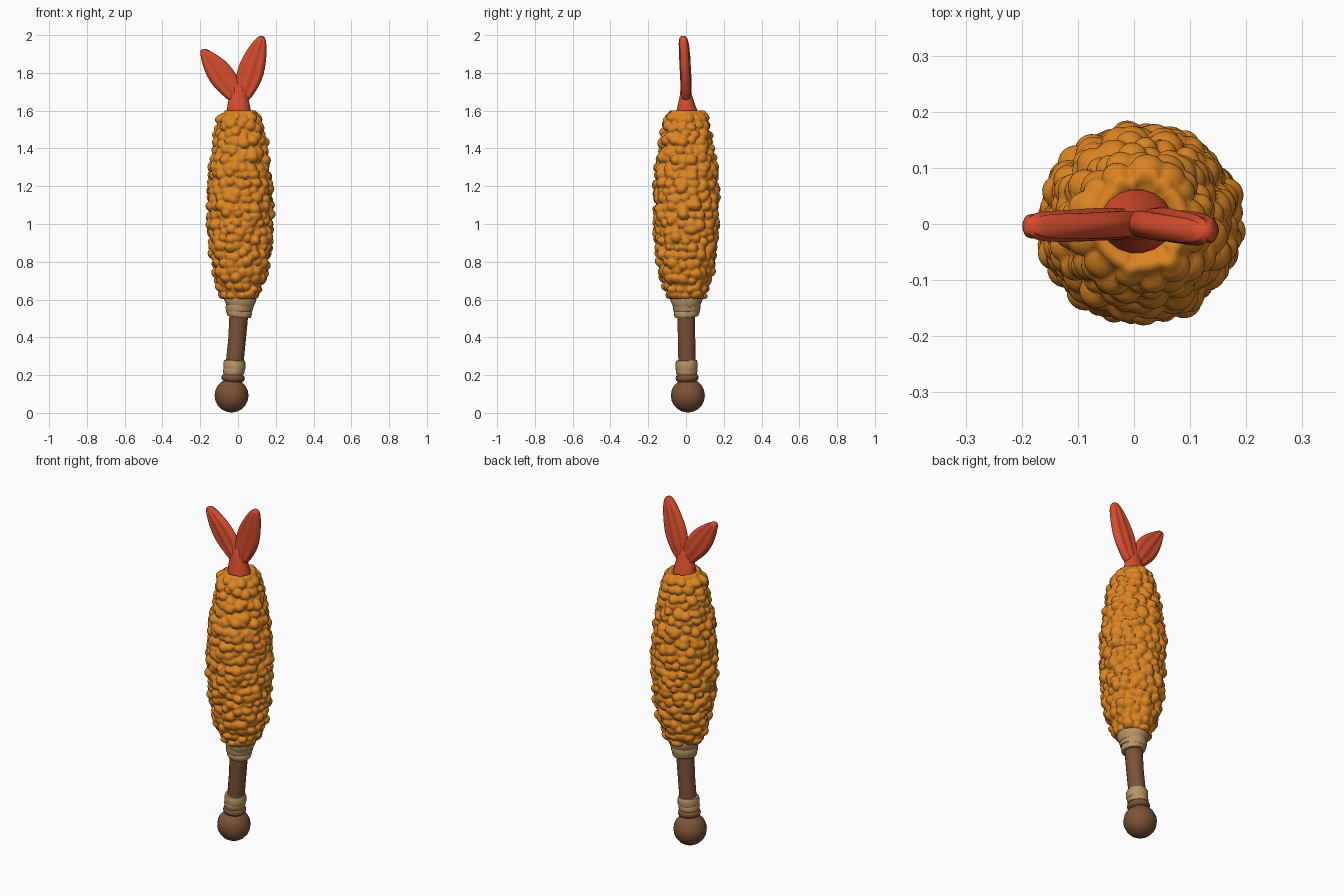
import bpy, bmesh, math, random
from mathutils import Vector, kdtree

if "Cube" in bpy.data.objects:
    bpy.data.objects.remove(bpy.data.objects["Cube"])

random.seed(4)


def material(name, rgb):
    m = bpy.data.materials.new(name)
    m.diffuse_color = (*rgb, 1)
    m.use_nodes = True
    m.node_tree.nodes["Principled BSDF"].inputs["Base Color"].default_value = m.diffuse_color
    return m


ORANGE = material("fried orange", (0.72, 0.235, 0.017))
RED = material("tail red", (0.70, 0.075, 0.027))
BROWN = material("wood brown", (0.20, 0.085, 0.036))
TAN = material("wrap tan", (0.48, 0.30, 0.13))


def loft(name, rings, mat, angle=50):
    """Skin a list of equal-length closed rings and cap both ends."""
    bm = bmesh.new()
    vs = [[bm.verts.new(p) for p in ring] for ring in rings]
    n = len(vs[0])
    for a, b in zip(vs, vs[1:]):
        for i in range(n):
            j = (i + 1) % n
            bm.faces.new((a[i], a[j], b[j], b[i]))
    bm.faces.new(vs[0][::-1])
    bm.faces.new(vs[-1])
    bmesh.ops.recalc_face_normals(bm, faces=bm.faces)
    me = bpy.data.meshes.new(name)
    bm.to_mesh(me)
    bm.free()
    me.materials.append(mat)
    me.polygons.foreach_set("use_smooth", [True] * len(me.polygons))
    me.set_sharp_from_angle(angle=math.radians(angle))
    ob = bpy.data.objects.new(name, me)
    bpy.context.collection.objects.link(ob)
    return ob


def lathe(name, stations, n, mat, tilt=0.0, angle=50):
    """Stations are (x, y, z, radius_x, radius_y); tilt slopes each ring."""
    rings = []
    for x, y, z, rx, ry in stations:
        rings.append([(x + rx * math.cos(a), y + ry * math.sin(a), z + tilt * rx * math.cos(a + 0.6))
                      for a in (2 * math.pi * i / n for i in range(n))])
    return loft(name, rings, mat, angle)


def interp(table, t):
    for a, b in zip(table, table[1:]):
        if t <= b[0]:
            f = (t - a[0]) / (b[0] - a[0])
            return [p + (q - p) * f for p, q in zip(a, b)]
    return list(table[-1])


# Wooden handle with ball pommel and collar
lathe("handle", [(-0.032, 0.005, 0.14, 0.048, 0.048), (-0.016, 0.005, 0.28, 0.047, 0.047),
                 (-0.004, 0.003, 0.4, 0.047, 0.047), (0.01, 0, 0.6, 0.052, 0.05)], 14, BROWN)
R = 0.09
lathe("pommel", [(-0.034, 0.01, 0.092 - R * math.cos(t), R * math.sin(t), R * math.sin(t))
                 for t in (math.pi * (i + 0.12) / 10.24 for i in range(11))], 16, BROWN)
lathe("collar", [(-0.027, 0.006, 0.165, 0.045, 0.045), (-0.027, 0.006, 0.172, 0.058, 0.058),
                 (-0.026, 0.006, 0.185, 0.062, 0.062), (-0.025, 0.006, 0.198, 0.058, 0.058),
                 (-0.025, 0.006, 0.205, 0.045, 0.045)], 18, BROWN, -0.08)


# Cloth wraps: overlapping tilted bands
def band(name, x, z0, z1, r0, r1, tilt):
    h = z1 - z0
    prof = [(0, r0 - 0.012), (0.04, r0 - 0.002), (0.25, r0 + 0.002), (0.75, r1 + 0.002),
            (0.96, r1 - 0.002), (1, r1 - 0.012)]
    lathe(name, [(x, 0.003, z0 + f * h, r, r) for f, r in prof], 20, TAN, tilt)


band("lower_wrap_bottom", -0.022, 0.197, 0.24, 0.053, 0.056, 0.06)
band("lower_wrap_top", -0.019, 0.225, 0.28, 0.057, 0.056, -0.05)
band("upper_wrap_bottom", 0.006, 0.508, 0.545, 0.063, 0.066, -0.12)
band("upper_wrap_middle", 0.008, 0.53, 0.58, 0.069, 0.072, 0.08)
band("upper_wrap_top", 0.011, 0.56, 0.615, 0.073, 0.085, -0.06)

# Batter body: spindle covered with rounded crumbs
PROFILE = [(0.605, 0.078, 0.012), (0.65, 0.1, 0.014), (0.72, 0.122, 0.014), (0.82, 0.141, 0.014),
           (0.95, 0.154, 0.013), (1.1, 0.158, 0.011), (1.22, 0.154, 0.01), (1.35, 0.14, 0.009),
           (1.48, 0.116, 0.01), (1.56, 0.1, 0.011), (1.59, 0.088, 0.012)]
seeds = []
z = 0.615
while z < 1.59:
    _, r, cx = interp(PROFILE, z)
    count = round(2 * math.pi * r / 0.048)
    start = random.random()
    for i in range(count):
        a = 2 * math.pi * (i + start + random.uniform(-0.3, 0.3)) / count
        zz = z + random.uniform(-0.014, 0.014)
        size = random.uniform(0.021, 0.035)
        seeds.append((Vector((cx + r * math.cos(a), r * math.sin(a), zz)), size,
                      size * random.uniform(0.55, 1.05)))
    z += 0.043
tree = kdtree.KDTree(len(seeds))
for i, s in enumerate(seeds):
    tree.insert(s[0], i)
tree.balance()

rings, ROWS, SEGS = [], 170, 130
for k in range(ROWS + 1):
    z = 0.605 + 0.985 * k / ROWS
    _, r, cx = interp(PROFILE, z)
    ring = []
    for i in range(SEGS):
        a = 2 * math.pi * i / SEGS
        p = Vector((cx + r * math.cos(a), r * math.sin(a), z))
        push = 0.0
        for co, idx, d in tree.find_range(p, 0.036):
            size, height = seeds[idx][1:]
            if d < size:
                push = max(push, height * (1 - (d / size) ** 2) ** 0.65)
        ring.append(p + Vector((math.cos(a), math.sin(a), 0)) * push)
    rings.append(ring)


# Rounded closing lips at both ends
def lip(ring, scale, dz):
    c = sum(ring, Vector()) / len(ring)
    return [Vector((c.x + (p.x - c.x) * scale, c.y + (p.y - c.y) * scale, p.z + dz)) for p in ring]


rings = [lip(rings[0], 0.6, -0.004)] + rings + [lip(rings[-1], f, d) for f, d in
                                               ((0.94, 0.009), (0.82, 0.012), (0.7, 0.004), (0.45, -0.01))]
loft("batter_body", rings, ORANGE, 75)

# Tail stem
lathe("tail_stem", [(0.004, 0.005, 1.56, 0.068, 0.06), (0.004, 0.005, 1.6, 0.064, 0.056),
                    (0.003, 0.002, 1.64, 0.057, 0.044), (0.004, 0, 1.68, 0.05, 0.033),
                    (0.005, -0.003, 1.72, 0.035, 0.026), (0.0, -0.005, 1.75, 0.012, 0.012)], 18, RED)


# Tail fins: stations are two outline edge points (xz), half thickness and centre y
def fin(name, stations):
    rings, n = [], 28
    for x1, z1, x2, z2, t, y in stations:
        ring = []
        for i in range(n):
            a = 2 * math.pi * i / n
            u, s = math.cos(a), math.sin(a)
            ridge = 0.86 + 0.16 * math.cos(3 * math.pi * u * 0.95)
            ring.append(((x1 + x2) / 2 + (x2 - x1) / 2 * u,
                         y + t * ridge * math.copysign(abs(s) ** 0.75, s),
                         (z1 + z2) / 2 + (z2 - z1) / 2 * u))
        rings.append(ring)
    ob = loft(name, rings, RED, 180)
    mod = ob.modifiers.new("smooth", "SUBSURF")
    mod.levels = mod.render_levels = 1


fin("left_tail_fin", [
    (-0.03, 1.635, 0.045, 1.66, 0.025, 0), (-0.062, 1.665, 0.022, 1.71, 0.03, 0),
    (-0.115, 1.71, 0.0, 1.775, 0.031, 0), (-0.155, 1.76, -0.025, 1.82, 0.031, -0.002),
    (-0.182, 1.82, -0.07, 1.868, 0.03, -0.004), (-0.196, 1.875, -0.115, 1.898, 0.029, -0.004),
    (-0.201, 1.91, -0.155, 1.921, 0.026, -0.004), (-0.195, 1.926, -0.172, 1.929, 0.016, -0.004)])
fin("right_tail_fin", [
    (-0.03, 1.665, 0.045, 1.64, 0.025, 0), (-0.015, 1.715, 0.078, 1.675, 0.03, 0),
    (-0.012, 1.775, 0.115, 1.735, 0.032, 0), (0.0, 1.835, 0.138, 1.79, 0.032, -0.003),
    (0.028, 1.89, 0.149, 1.86, 0.031, -0.007), (0.062, 1.945, 0.153, 1.925, 0.03, -0.01),
    (0.095, 1.982, 0.149, 1.972, 0.027, -0.014), (0.115, 1.999, 0.138, 1.995, 0.016, -0.015)])
